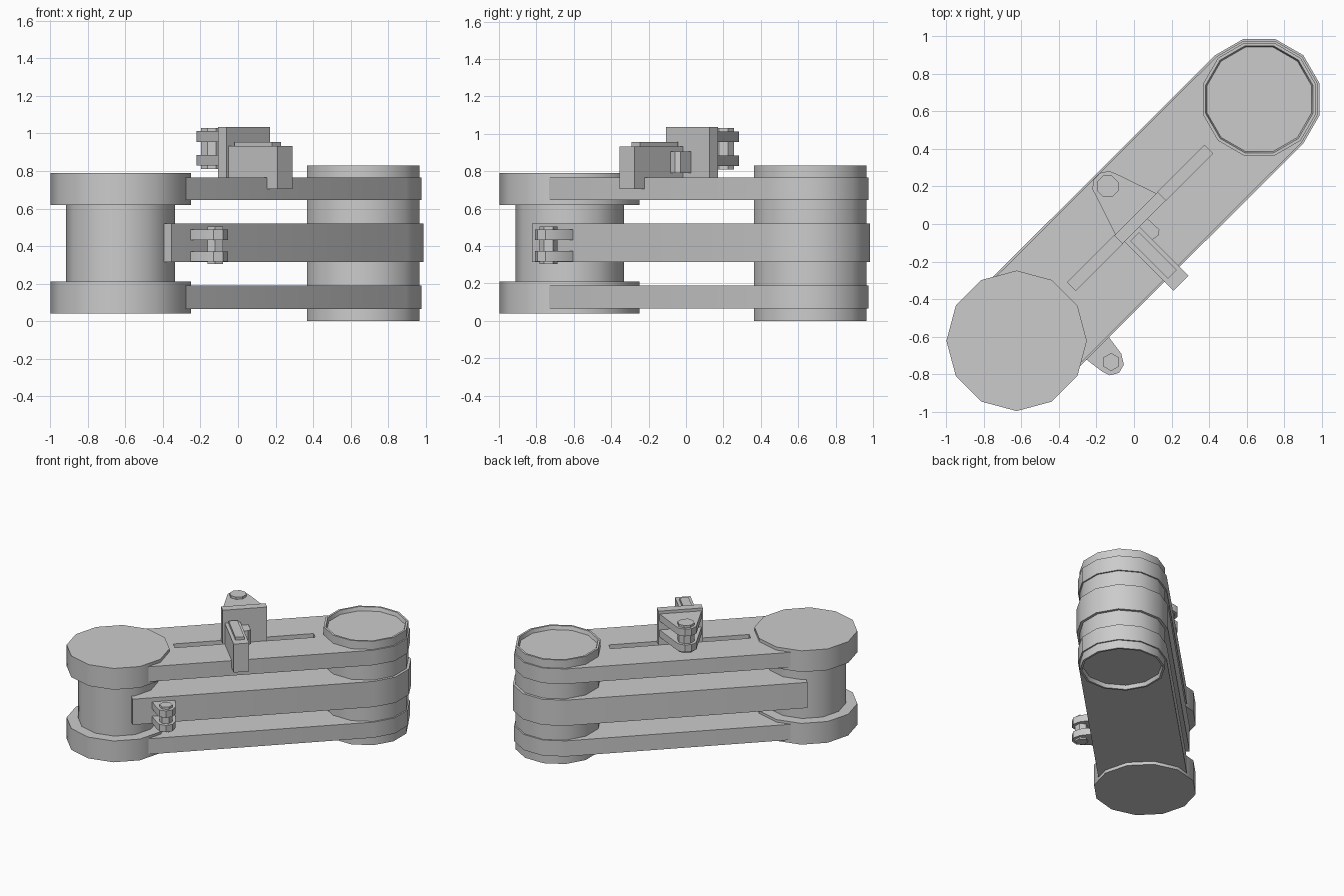
import bpy, bmesh, math
from math import cos, sin, radians

if "Cube" in bpy.data.objects:
    bpy.data.objects.remove(bpy.data.objects["Cube"])

R2 = math.sqrt(0.5)


def ts(t, s):
    """t runs along the diagonal arm, s points to its front right side."""
    return ((t + s) * R2, (t - s) * R2)


def ring(c, r, n, start=0.0):
    return [(c[0] + r * cos(radians(start + 360 * i / n)),
             c[1] + r * sin(radians(start + 360 * i / n))) for i in range(n)]


def prism(name, pts, z0, z1, recess=0.0, lip=0.0, smooth=True):
    """Extrude an outline; optionally sink both ends inside a thin lip."""
    bm = bmesh.new()
    base = bm.faces.new([bm.verts.new((x, y, z0)) for x, y in pts])
    ext = bmesh.ops.extrude_face_region(bm, geom=[base])
    top = [g for g in ext["geom"] if isinstance(g, bmesh.types.BMFace)][0]
    for v in top.verts:
        v.co.z = z1
    bmesh.ops.recalc_face_normals(bm, faces=bm.faces)
    if recess:
        ends = [f for f in bm.faces if abs(f.normal.z) > 0.9]
        for f in ends:
            d = -recess if f.normal.z > 0 else recess
            bmesh.ops.inset_region(bm, faces=[f], thickness=lip)
            bmesh.ops.inset_region(bm, faces=[f], thickness=0.008)
            for v in f.verts:
                v.co.z += d
    me = bpy.data.meshes.new(name)
    bm.to_mesh(me)
    bm.free()
    ob = bpy.data.objects.new(name, me)
    bpy.context.collection.objects.link(ob)
    bpy.ops.object.select_all(action='DESELECT')
    ob.select_set(True)
    bpy.context.view_layer.objects.active = ob
    if smooth:
        bpy.ops.object.shade_smooth_by_angle(angle=radians(35))
    return ob


def box(name, t0, t1, s0, s1, z0, z1):
    return prism(name, [ts(t0, s0), ts(t1, s0), ts(t1, s1), ts(t0, s1)], z0, z1, smooth=False)


# Solid drum at the near end: two wide flanges and a narrower core
near = (-0.625, -0.622)
prism("near_flange_lower", ring(near, 0.374, 12), 0.04, 0.21)
prism("near_flange_upper", ring(near, 0.374, 12), 0.62, 0.79)
prism("near_core", ring(near, 0.29, 12), 0.21, 0.62)

# Far drum with recessed ends
far = (0.667, 0.664)
prism("far_drum", ring(far, 0.311, 12, 15), 0.0, 0.83, recess=0.03, lip=0.016)


# Arm plates, rounded around the far drum
def arm(name, r, t0, z0, z1):
    arc = [(far[0] + r * cos(radians(a)), far[1] + r * sin(radians(a))) for a in range(-45, 136, 30)]
    return prism(name, [ts(t0, r)] + arc + [ts(t0, -r)], z0, z1)


arm("arm_lower", 0.322, -0.714, 0.065, 0.19)
arm("arm_middle", 0.332, -0.834, 0.315, 0.52)
top_arm = arm("arm_upper", 0.322, -0.714, 0.645, 0.765)

# Long slot through the upper arm plate
cutter = box("slot_cutter", -0.47, 0.562, -0.032, 0.032, 0.60, 0.80)
mod = top_arm.modifiers.new("slot", 'BOOLEAN')
mod.object = cutter
mod.operation = 'DIFFERENCE'
bpy.context.view_layer.objects.active = top_arm
bpy.ops.object.modifier_apply(modifier=mod.name)
bpy.data.objects.remove(cutter)

# Upright slider plate standing in the slot
box("slider_plate", -0.118, 0.209, -0.032, 0.032, 0.765, 1.035)

# Paired lugs with a pin behind the slider plate
pin_a = (-0.14, 0.20)
lug_a = [ts(-0.11, -0.03), ts(0.20, -0.03)] + \
        [(pin_a[0] + 0.083 * cos(radians(a)), pin_a[1] + 0.083 * sin(radians(a)))
         for a in range(50, 226, 35)]
for i, (z0, z1) in enumerate([(0.828, 0.885), (0.955, 1.012)]):
    prism(f"slider_lug_{i}", lug_a, z0, z1)
prism("slider_pin", ring(pin_a, 0.062, 8, 22.5), 0.81, 1.03)

# Paired lugs with a pin on the side of the middle arm plate
pin_b = (-0.122, -0.735)
lug_b = [ts(-0.69, 0.31), ts(-0.69, 0.33), (-0.17, -0.785), (-0.13, -0.806), (-0.08, -0.793),
         (-0.054, -0.75), (-0.068, -0.69), ts(-0.52, 0.325), ts(-0.52, 0.31)]
for i, (z0, z1) in enumerate([(0.317, 0.372), (0.432, 0.487)]):
    prism(f"arm_lug_{i}", lug_b, z0, z1)
prism("arm_pin", ring(pin_b, 0.048, 6, 30), 0.304, 0.505)

# Hooked clamp reaching over the arm edge, with a raised cap
clamp_t = (-0.103, 0.011)
box("clamp_body", *clamp_t, 0.03, 0.40, 0.765, 0.932)
box("clamp_hook", *clamp_t, 0.305, 0.40, 0.705, 0.765)
box("clamp_cap", -0.078, -0.012, 0.05, 0.335, 0.932, 0.955)

# Small chamfered block beside the clamp
prism("clamp_block", [ts(0.0, 0.03), ts(0.071, 0.03), ts(0.074, 0.117), ts(0.05, 0.134),
                      ts(0.0, 0.128)], 0.79, 0.905, smooth=False)
